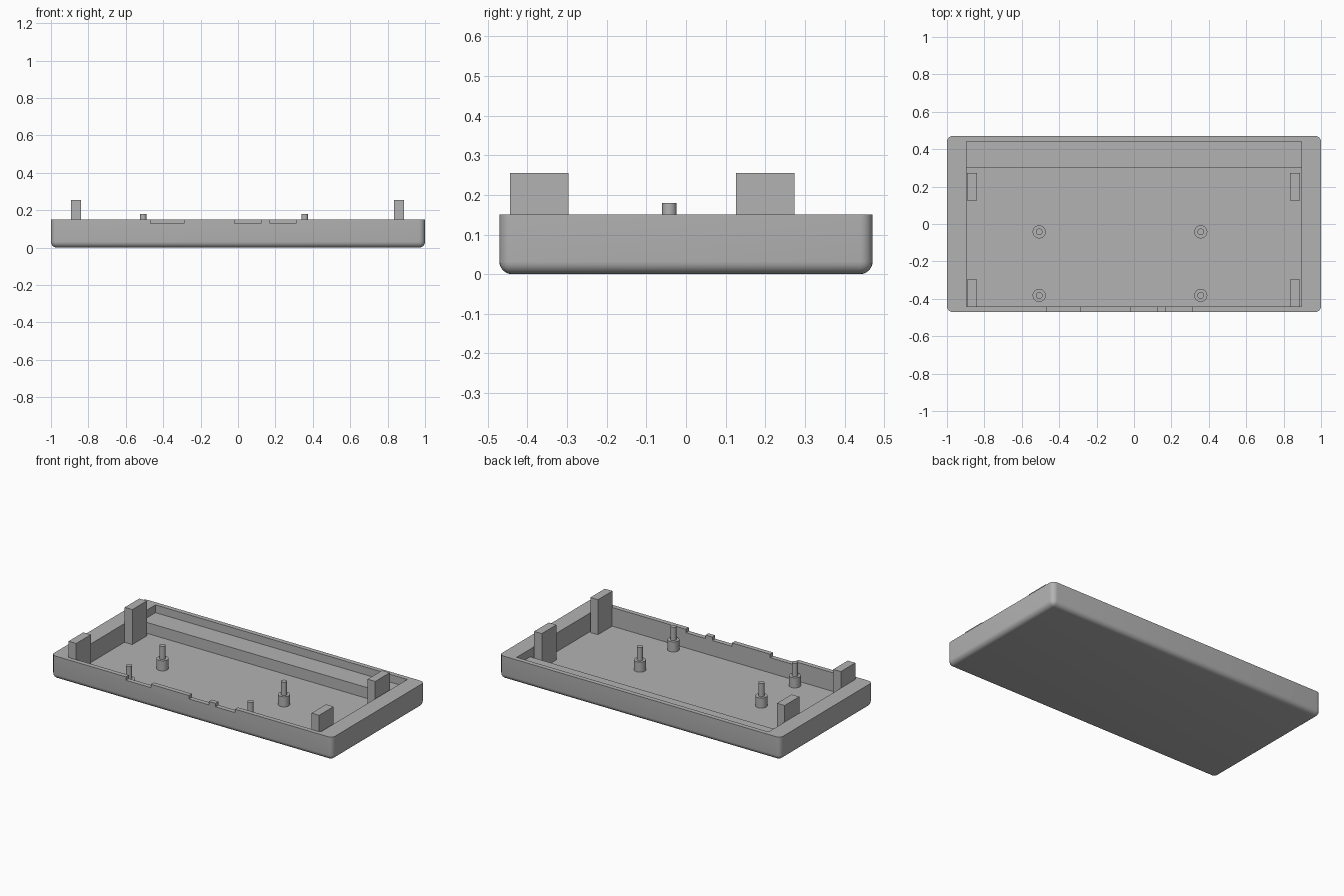
import bpy, bmesh, math

if "Cube" in bpy.data.objects:
    bpy.data.objects.remove(bpy.data.objects["Cube"], do_unlink=True)

GREY = (0.45, 0.45, 0.45, 1)
mat = bpy.data.materials.new("plain grey")
mat.use_nodes = True
mat.diffuse_color = GREY
mat.node_tree.nodes["Principled BSDF"].inputs["Base Color"].default_value = GREY

FLOOR, RIM = 0.03, 0.15


def box(name, x, y, z, fillet=0):
    """Box from (min, max) pairs, optionally rounded everywhere but the top."""
    bm = bmesh.new()
    bmesh.ops.create_cube(bm, size=1)
    for v in bm.verts:
        v.co = [lo_hi[1 if c > 0 else 0] for c, lo_hi in zip(v.co, (x, y, z))]
    if fillet:
        edges = [e for e in bm.edges if any(v.co.z < z[1] - 0.001 for v in e.verts)]
        bmesh.ops.bevel(bm, geom=edges, offset=fillet, segments=6,
                        profile=0.5, affect='EDGES')
    return add_object(name, bm)


def add_object(name, bm):
    bmesh.ops.recalc_face_normals(bm, faces=bm.faces)
    mesh = bpy.data.meshes.new(name)
    bm.to_mesh(mesh)
    bm.free()
    mesh.materials.append(mat)
    ob = bpy.data.objects.new(name, mesh)
    bpy.context.collection.objects.link(ob)
    return ob


def activate(ob):
    bpy.ops.object.select_all(action='DESELECT')
    ob.select_set(True)
    bpy.context.view_layer.objects.active = ob


def cut(ob, cutter):
    activate(ob)
    mod = ob.modifiers.new("cut", 'BOOLEAN')
    mod.operation = 'DIFFERENCE'
    mod.solver = 'EXACT'
    mod.object = cutter
    bpy.ops.object.modifier_apply(modifier=mod.name)
    bpy.data.objects.remove(cutter, do_unlink=True)


def smooth(ob):
    activate(ob)
    bpy.ops.object.shade_smooth_by_angle(angle=math.radians(30))


# Tray: rounded shell, main cavity, raised shelf along the back
tray = box("tray", (-1, 1), (-0.471, 0.471), (0, RIM), fillet=0.032)
cut(tray, box("cavity", (-0.896, 0.896), (-0.441, 0.302), (FLOOR, 0.4)))
cut(tray, box("shelf_recess", (-0.896, 0.896), (0.25, 0.441), (0.1, 0.4)))

# Port notches in the front wall
for x in ((-0.468, -0.29), (-0.018, 0.122), (0.17, 0.31)):
    cut(tray, box("port_notch", x, (-0.6, -0.4), (0.128, 0.4)))
smooth(tray)

# Upright locating tabs at the four corners
for side, x in (("right", (-0.894, -0.84)), ("left", (0.834, 0.888))):
    for end, y in (("front", (-0.444, -0.296)), ("back", (0.126, 0.274))):
        box(f"{end}_{side}_tab", x, y, (FLOOR - 0.01, 0.255))

# Stepped standoffs: wide boss with a thin pin, turned from one profile
PROFILE = ((0.035, FLOOR - 0.01), (0.035, 0.095), (0.018, 0.095), (0.018, 0.18))
SIDES = 32
for i, (cx, cy) in enumerate((x, y) for x in (-0.507, 0.357) for y in (-0.382, -0.042)):
    bm = bmesh.new()
    rings = []
    for r, z in PROFILE:
        angles = [math.tau * k / SIDES for k in range(SIDES)]
        rings.append([bm.verts.new((cx + r * math.cos(a), cy + r * math.sin(a), z))
                      for a in angles])
    for low, high in zip(rings, rings[1:]):
        for k in range(SIDES):
            n = (k + 1) % SIDES
            bm.faces.new((low[k], low[n], high[n], high[k]))
    bm.faces.new(rings[0][::-1])
    bm.faces.new(rings[-1])
    smooth(add_object(f"standoff_{i + 1}", bm))
